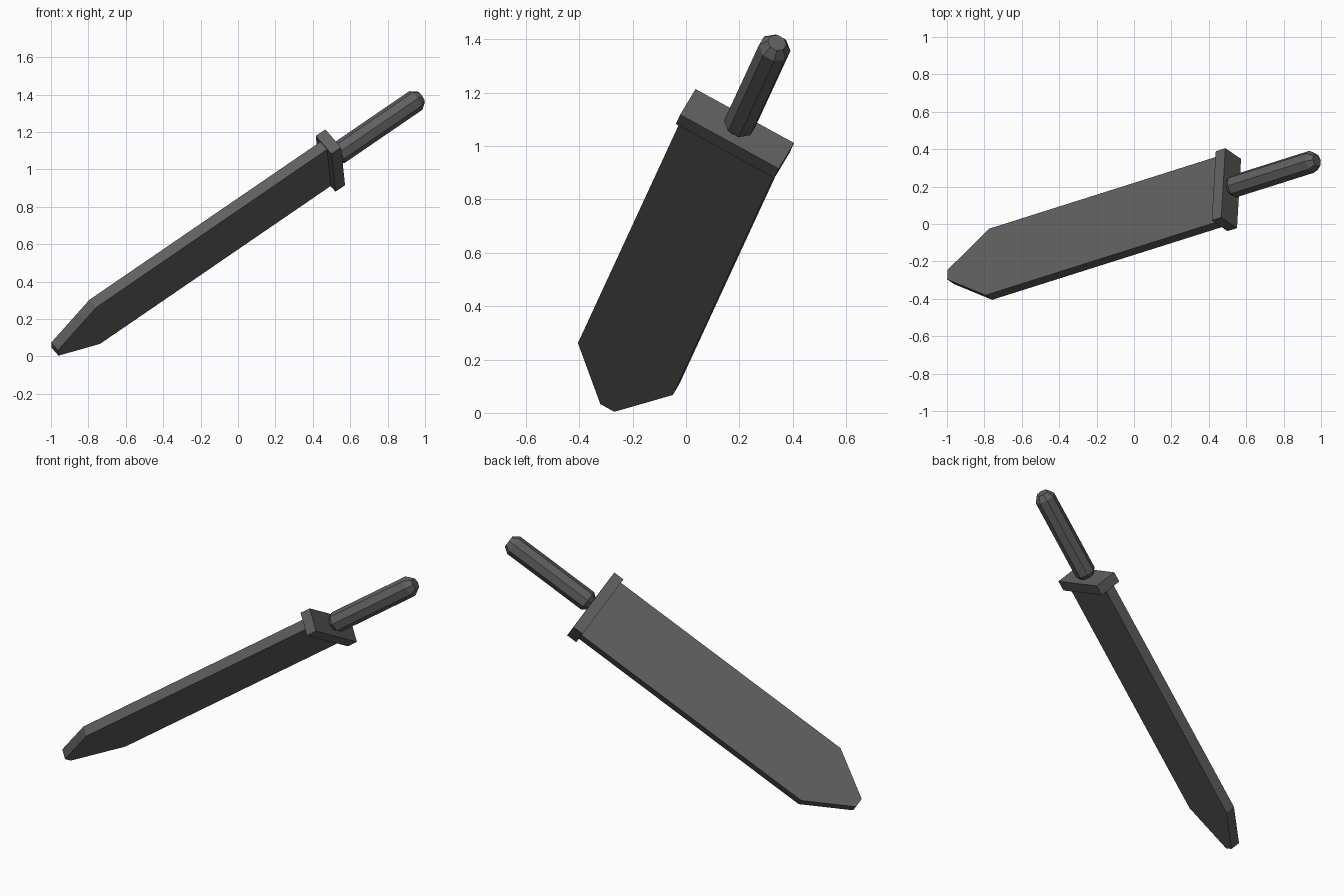
import bpy, bmesh, math
from mathutils import Vector, Matrix

if "Cube" in bpy.data.objects:
    bpy.data.objects.remove(bpy.data.objects["Cube"])

# Sword frame: D along the blade, W across it, N through its thickness
D = Vector((0.7985, 0.2526, 0.5464)).normalized()
W = Vector((0.049, 0.8755, -0.481))
W = (W - D * W.dot(D)).normalized()
N = D.cross(W)
ORIGIN = Vector((-0.766, -0.215, 0.185))  # blade centre at the shoulders
FRAME = Matrix((D, W, N)).transposed().to_4x4()
FRAME.translation = ORIGIN

# Dark iron colour
iron = bpy.data.materials.new("dark_iron")
iron.diffuse_color = (0.115, 0.115, 0.115, 1)
iron.use_nodes = True
iron.node_tree.nodes["Principled BSDF"].inputs["Base Color"].default_value = iron.diffuse_color


def loft(name, rings):
    """Join matching rings of local points into one closed solid."""
    bm = bmesh.new()
    loops = [[bm.verts.new(FRAME @ Vector(p)) for p in ring] for ring in rings]
    n = len(loops[0])
    for a, b in zip(loops, loops[1:]):
        for i in range(n):
            j = (i + 1) % n
            bm.faces.new((a[i], a[j], b[j], b[i]))
    bm.faces.new(loops[0])
    bm.faces.new(loops[-1])
    bmesh.ops.recalc_face_normals(bm, faces=bm.faces)
    mesh = bpy.data.meshes.new(name)
    bm.to_mesh(mesh)
    bm.free()
    mesh.materials.append(iron)
    ob = bpy.data.objects.new(name, mesh)
    bpy.context.collection.objects.link(ob)
    return ob


# Blade: flat outline with a clipped point
half = [(1.56, 0.203), (0, 0.203), (-0.267, 0.03)]
outline = half + [(u, -w) for u, w in reversed(half)]
loft("blade", [[(u, w, h) for u, w in outline] for h in (-0.03, 0.03)])

# Guard: plain slab
corners = [(0.211, 0.07), (-0.211, 0.07), (-0.211, -0.07), (0.211, -0.07)]
loft("guard", [[(u, w, h) for w, h in corners] for u in (1.546, 1.61)])


# Handle: eight-sided grip with chamfered ends
def ring(u, r):
    angles = [math.radians(22.5 + 45 * k) for k in range(8)]
    return [(u, r * math.cos(a), 0.008 + r * math.sin(a)) for a in angles]


loft("handle", [ring(1.605, 0.038), ring(1.635, 0.061), ring(2.155, 0.061), ring(2.19, 0.036)])
